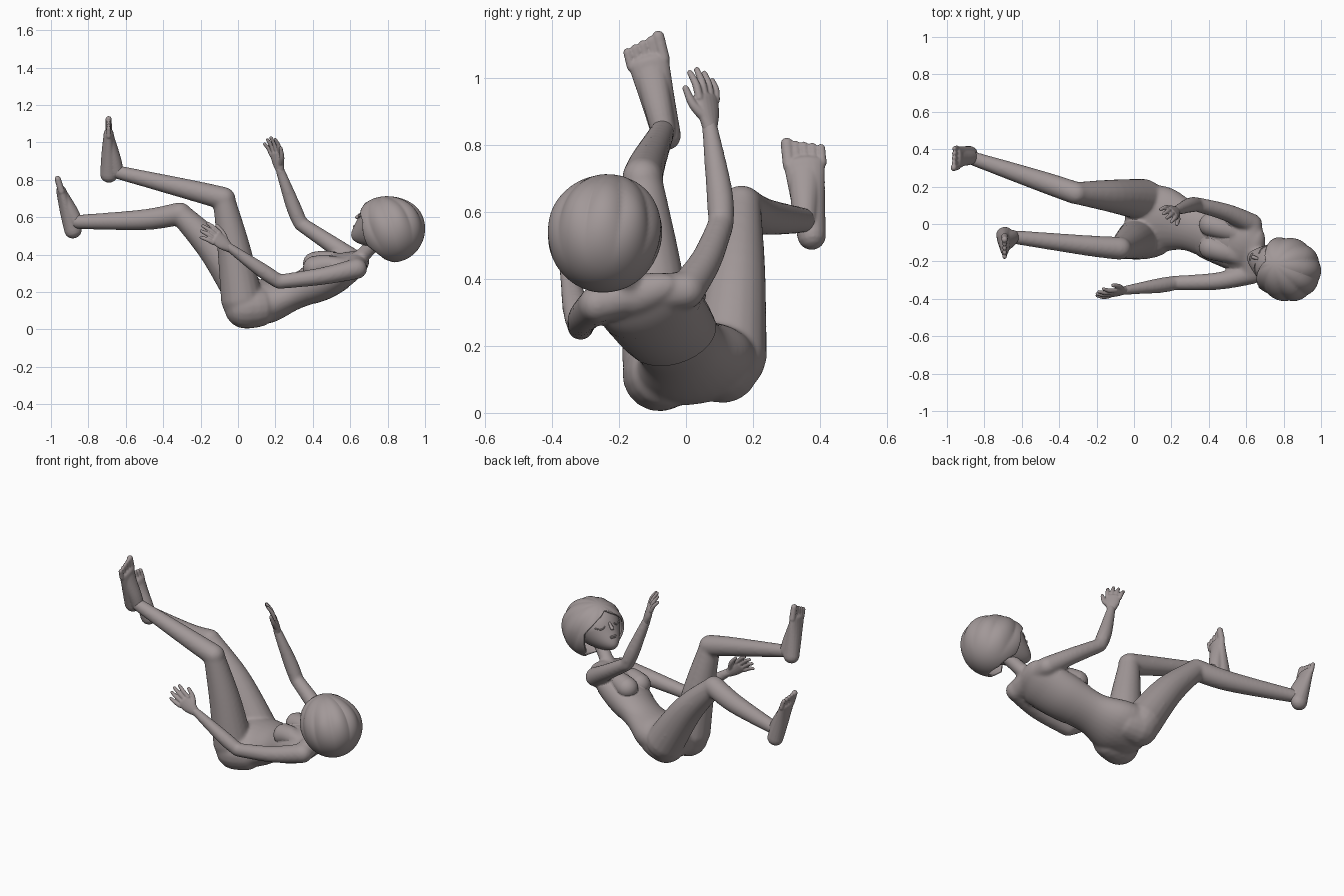
import bpy, bmesh, math
from mathutils import Vector as V

cube = bpy.data.objects.get("Cube")
if cube:
    bpy.data.objects.remove(cube)

clay = bpy.data.materials.new("warm_grey")
clay.use_nodes = True
clay.diffuse_color = (0.36, 0.315, 0.315, 1)
clay.node_tree.nodes["Principled BSDF"].inputs["Base Color"].default_value = clay.diffuse_color


def finish(bm, name, voxel=0, smooth=0):
    """Turn a bmesh into a smooth object, optionally fused with a voxel remesh."""
    bmesh.ops.recalc_face_normals(bm, faces=bm.faces)
    for f in bm.faces:
        f.smooth = True
    me = bpy.data.meshes.new(name)
    bm.to_mesh(me)
    bm.free()
    me.materials.append(clay)
    ob = bpy.data.objects.new(name, me)
    bpy.context.collection.objects.link(ob)
    if voxel:
        rm = ob.modifiers.new("fuse", "REMESH")
        rm.mode, rm.voxel_size, rm.use_smooth_shade = "VOXEL", voxel, True
        sm = ob.modifiers.new("soften", "SMOOTH")
        sm.factor, sm.iterations = 0.5, smooth
    return ob


def tube(bm, pts, side=V((0, 1, 0)), n=18, grow=0):
    """Round-ended loft through (position, half width, half depth) stations."""
    st = [(V(p), a + grow, b + grow) for p, a, b in pts]
    path = []
    for i in range(len(st) - 1):
        q = [st[max(i - 1, 0)], st[i], st[i + 1], st[min(i + 2, len(st) - 1)]]
        for k in range(6):
            t = k / 6
            w = ((-t + 2*t*t - t**3) / 2, (2 - 5*t*t + 3*t**3) / 2,
                 (t + 4*t*t - 3*t**3) / 2, (t**3 - t*t) / 2)
            path.append([sum((w[j] * q[j][0] for j in range(4)), V()),
                         *(sum(w[j] * q[j][c] for j in range(4)) for c in (1, 2))])
    path.append(list(st[-1]))
    # rounded caps
    def cap(end, nxt):
        d = (end[0] - nxt[0]).normalized()
        r = min(end[1], end[2])
        return [[end[0] + d * r * math.sin(g), end[1] * math.cos(g), end[2] * math.cos(g)]
                for g in (0.4, 0.8, 1.15, 1.45)]
    path = cap(path[0], path[1])[::-1] + path + cap(path[-1], path[-2])
    rings = []
    for i, (p, a, b) in enumerate(path):
        tan = (path[min(i + 1, len(path) - 1)][0] - path[max(i - 1, 0)][0]).normalized()
        u = (side - tan * side.dot(tan)).normalized()
        v = tan.cross(u)
        rings.append([bm.verts.new(p + u * a * math.cos(k * math.tau / n) + v * b * math.sin(k * math.tau / n))
                      for k in range(n)])
    for r, s in zip(rings, rings[1:]):
        for k in range(n):
            bm.faces.new((r[k], r[(k + 1) % n], s[(k + 1) % n], s[k]))
    bm.faces.new(rings[0])
    bm.faces.new(rings[-1])


def limb(bm, *stations, side=V((0.1, 0.9, 0.25))):
    tube(bm, [(s[:3], s[3], s[3]) for s in stations], side)


def ball(bm, c, r):
    vs = bmesh.ops.create_uvsphere(bm, u_segments=24, v_segments=16, radius=r)["verts"]
    bmesh.ops.translate(bm, verts=vs, vec=V(c))


# Torso axes: across and along the spine
ACROSS = V((0, 0.98, 0.18)).normalized()
SPINE = V((0.86, -0.24, 0.43)).normalized()


def torso(bm, grow=0):
    tube(bm, [((0.07, 0.025, 0.145), 0.19, 0.12), ((0.17, 0.02, 0.155), 0.178, 0.115),
              ((0.30, -0.015, 0.20), 0.132, 0.092), ((0.46, -0.07, 0.27), 0.145, 0.105),
              ((0.58, -0.115, 0.325), 0.15, 0.085), ((0.635, -0.14, 0.35), 0.13, 0.06)],
         ACROSS, 28, grow)
    for s in (-1, 1):
        off = ACROSS * s * 0.062
        tube(bm, [(V((0.56, -0.115, 0.355)) + off, 0.045, 0.04),
                  (V((0.47, -0.085, 0.355)) + off, 0.055, 0.053),
                  (V((0.41, -0.065, 0.342)) + off, 0.062, 0.06)], ACROSS, 24, grow)


# Body: torso, buttocks, neck, shoulders, legs and arms fused into one skin
bm = bmesh.new()
torso(bm)
limb(bm, (0.04, -0.08, 0.115, 0.112), (0.1, -0.07, 0.12, 0.11))
limb(bm, (0.06, 0.11, 0.14, 0.112), (0.12, 0.1, 0.145, 0.105))
limb(bm, (0.62, -0.135, 0.35, 0.055), (0.68, -0.175, 0.41, 0.04), (0.76, -0.215, 0.49, 0.042))
limb(bm, (0.63, -0.265, 0.325, 0.056), (0.635, -0.14, 0.355, 0.058), (0.63, 0.0, 0.365, 0.056), side=SPINE)
limb(bm, (0.02, -0.08, 0.16, 0.112), (-0.02, -0.1, 0.42, 0.09), (-0.075, -0.13, 0.695, 0.06))
limb(bm, (-0.075, -0.13, 0.7, 0.062), (-0.25, -0.115, 0.745, 0.055), (-0.64, -0.07, 0.84, 0.037))
limb(bm, (0.05, 0.13, 0.17, 0.112), (-0.12, 0.15, 0.42, 0.088), (-0.305, 0.165, 0.615, 0.06))
limb(bm, (-0.31, 0.165, 0.62, 0.061), (-0.5, 0.23, 0.587, 0.056), (-0.86, 0.35, 0.575, 0.038))
limb(bm, (0.635, -0.265, 0.325, 0.056), (0.45, -0.305, 0.285, 0.047), (0.22, -0.315, 0.255, 0.039))
limb(bm, (0.22, -0.315, 0.255, 0.039), (0.13, -0.33, 0.315, 0.04), (-0.055, -0.355, 0.445, 0.024))
limb(bm, (0.63, 0.0, 0.365, 0.056), (0.5, 0.06, 0.455, 0.047), (0.335, 0.105, 0.565, 0.039))
limb(bm, (0.335, 0.105, 0.565, 0.039), (0.295, 0.1, 0.66, 0.04), (0.222, 0.07, 0.86, 0.024))
finish(bm, "body", 0.008, 14)

# Thin bodice around the ribs, cut straight at the lower ribs and chest
bm = bmesh.new()
torso(bm, 0.002)
for point, normal in ((V((0.38, -0.04, 0.23)), -SPINE), (V((0.55, -0.1, 0.31)), SPINE)):
    bmesh.ops.bisect_plane(bm, geom=bm.verts[:] + bm.edges[:] + bm.faces[:],
                           plane_co=point, plane_no=normal, clear_outer=True)
finish(bm, "bodice")


def hand(name, wrist, fwd, thumb, palm_sign):
    f = V(fwd).normalized()
    t = V(thumb)
    t = (t - f * t.dot(f)).normalized()
    palm = t.cross(f) * palm_sign
    w = V(wrist)
    bm = bmesh.new()
    tube(bm, [(w, 0.026, 0.021), (w + f * 0.04, 0.039, 0.02), (w + f * 0.088, 0.042, 0.016)], t)
    for i, length in enumerate((0.085, 0.098, 0.09, 0.07)):
        off = 0.034 - 0.023 * i
        a = w + f * 0.085 + t * off
        b = a + f * length * 0.5 + t * off * 0.15 + palm * 0.004
        c = a + f * length * 0.95 + t * off * 0.3 + palm * 0.02
        tube(bm, [(a, 0.0125, 0.0125), (b, 0.012, 0.012), (c, 0.009, 0.009)], t, 10)
    tube(bm, [(w + f * 0.025 + t * 0.015, 0.018, 0.016), (w + f * 0.065 + t * 0.05 + palm * 0.012, 0.014, 0.014),
              (w + f * 0.115 + t * 0.068 + palm * 0.02, 0.01, 0.01)], palm, 10)
    finish(bm, name, 0.0035, 3)


hand("left_hand", (-0.05, -0.355, 0.438), (-0.75, -0.17, 0.6), (0.5, 0.4, 0.65), -1)
hand("right_hand", (0.224, 0.071, 0.855), (-0.24, -0.08, 0.95), (0.7, -0.7, 0), 1)


def foot(name, heel, toe, ankle, inner):
    h, e, k = V(heel), V(toe), V(ankle)
    f = (e - h).normalized()
    t = V(inner)
    t = (t - f * t.dot(f)).normalized()
    pad = h.lerp(e, 0.72)
    bm = bmesh.new()
    tube(bm, [(h, 0.043, 0.047), (h.lerp(e, 0.35), 0.051, 0.04), (pad, 0.062, 0.027)], t)
    tube(bm, [(k, 0.037, 0.038), (k.lerp(pad, 0.35), 0.042, 0.038), (pad, 0.048, 0.024)], t)
    for i in range(5):
        r = 0.019 if i == 0 else 0.0135
        a = pad + t * (0.046 - 0.025 * i)
        tube(bm, [(a, r, r), (a + f * (0.07 - 0.006 * i), r, r * 0.9)], t, 10)
    finish(bm, name, 0.0045, 4)


foot("left_foot", (-0.69, -0.058, 0.828), (-0.692, -0.132, 1.13), (-0.65, -0.068, 0.845), (0, 1, 0))
foot("right_foot", (-0.882, 0.375, 0.53), (-0.97, 0.345, 0.825), (-0.87, 0.355, 0.58), (0, -1, 0))

# Head axes: face direction, crown direction, sideways
C = V((0.825, -0.245, 0.532))
FACE = V((-0.85, 0.31, 0.42)).normalized()
UP = V((0.36, -0.1, 0.93))
UP = (UP - FACE * UP.dot(FACE)).normalized()
SIDE = UP.cross(FACE)


def face_point(lon, pol, out=0):
    """Point on the head; lon 0 is straight ahead, pol 0 is the crown."""
    s, u = math.sin(pol), math.cos(pol)
    d = max(0, -u)
    f = 0.058 + (0.14 + out) * s * math.cos(lon) + 0.09 * d * d
    w = (0.13 + out) * s * math.sin(lon) * (1 - 0.35 * d)
    return C + FACE * f + SIDE * w + UP * ((0.145 + out) * u)


def shell(name, point, cols, rows):
    bm = bmesh.new()
    grid = [[bm.verts.new(point(math.tau * i / cols, j / rows)) for j in range(rows + 1)] for i in range(cols)]
    for i in range(cols):
        a, b = grid[i], grid[(i + 1) % cols]
        for j in range(rows):
            bm.faces.new((a[j], a[j + 1], b[j + 1], b[j]))
    bmesh.ops.remove_doubles(bm, verts=bm.verts, dist=0.0001)
    return finish(bm, name)


shell("head", lambda lon, v: face_point(lon, math.pi * v), 48, 32)


def hair_point(lon, v):
    a = abs((lon + math.pi) % math.tau - math.pi)
    # lower edge: parted fringe, long cheek locks, full at the back
    if a < 0.95:
        edge = 1.05 + 0.62 * a
    elif a < 1.2:
        edge = 1.64 + (a - 0.95) * 2.8
    else:
        edge = 2.34 + min(0.3, (a - 1.2) * 0.3)
    pol = edge * v
    f, s, u = math.sin(pol) * math.cos(lon), math.sin(pol) * math.sin(lon), math.cos(pol)
    # locks sweep back from a parting above the forehead
    tip, f2 = 0.72 * u + 0.69 * f, 0.72 * f - 0.69 * u
    fade = max(0, 1 - tip * tip) * min(1, max(0, tip + 0.75))
    r = 0.173 + 0.011 * fade * (abs(math.sin(math.atan2(s, f2) * 5)) - 0.4)
    return C + FACE * r * f * (1.22 if f > 0 else 1) + SIDE * r * s * 0.96 + UP * r * u


hair = shell("hair", hair_point, 144, 40)
sol = hair.modifiers.new("thickness", "SOLIDIFY")
sol.thickness, sol.offset = 0.012, -1

# Nose, lips and closed eyelids
bm = bmesh.new()
tube(bm, [(face_point(0, 1.5), 0.007, 0.005), (face_point(0, 1.72, 0.012), 0.011, 0.01)], SIDE, 12)
finish(bm, "nose")
bm = bmesh.new()
for pol in (2.06, 2.11):
    tube(bm, [(face_point(x, pol), 0.005, 0.005) for x in (-0.17, 0, 0.17)], UP, 8)
finish(bm, "lips")
for s, side in ((1, "left"), (-1, "right")):
    bm = bmesh.new()
    tube(bm, [(face_point(s * x, p), 0.004, 0.004) for x, p in ((0.25, 1.58), (0.45, 1.66), (0.68, 1.56))], UP, 8)
    finish(bm, side + "_eyelid")
